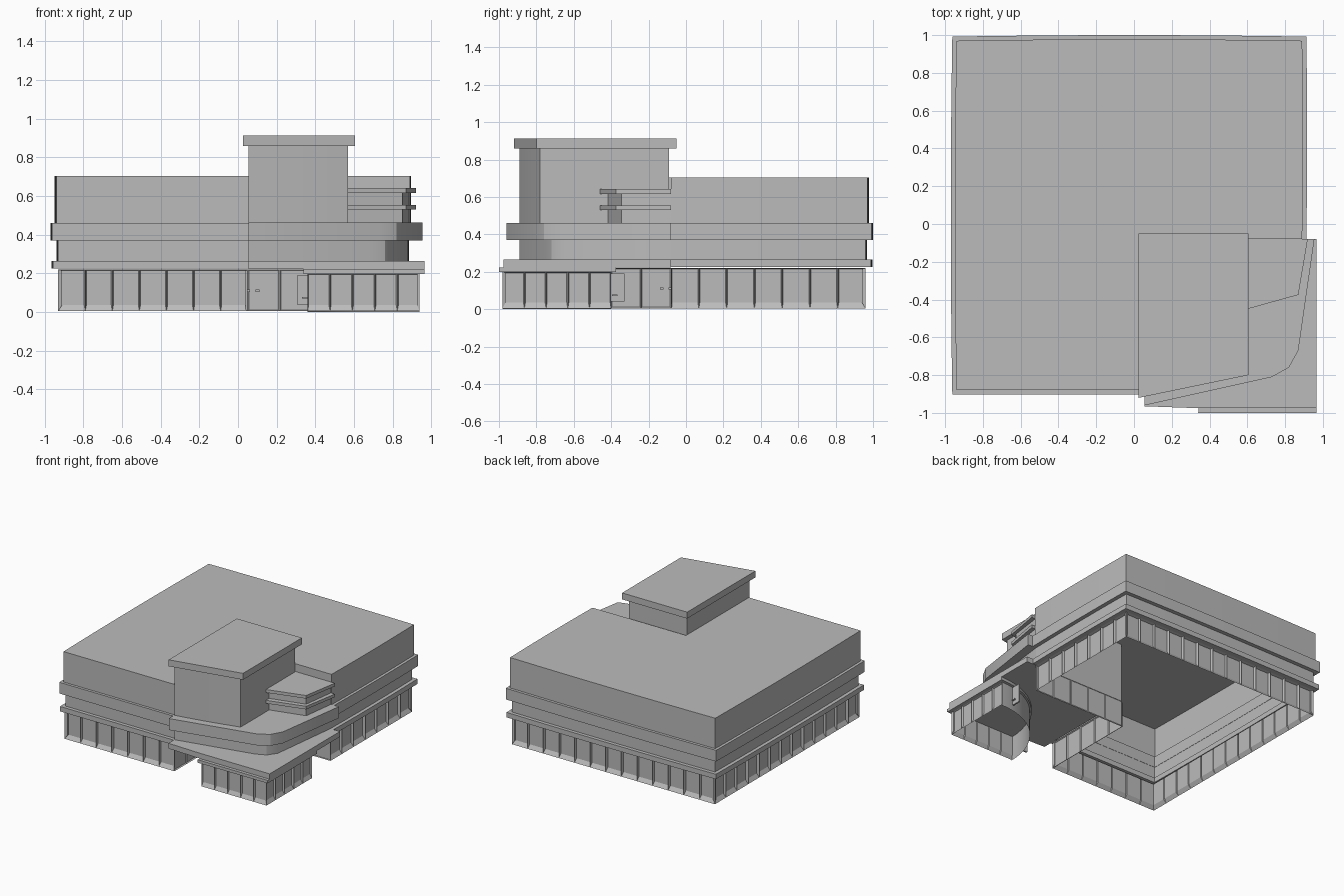
import bpy, bmesh, math
from mathutils import Vector

if "Cube" in bpy.data.objects:
    bpy.data.objects.remove(bpy.data.objects["Cube"], do_unlink=True)

grey = bpy.data.materials.new("light grey")
grey.use_nodes = True
grey.diffuse_color = (0.5, 0.5, 0.5, 1)
grey.node_tree.nodes["Principled BSDF"].inputs["Base Color"].default_value = (0.5, 0.5, 0.5, 1)


def finish(name, bm, smooth=False):
    mesh = bpy.data.meshes.new(name)
    bm.to_mesh(mesh)
    bm.free()
    mesh.materials.append(grey)
    ob = bpy.data.objects.new(name, mesh)
    bpy.context.collection.objects.link(ob)
    if smooth:
        bpy.ops.object.select_all(action="DESELECT")
        ob.select_set(True)
        bpy.context.view_layer.objects.active = ob
        bpy.ops.object.shade_smooth_by_angle(angle=math.radians(30))
    return ob


def bowed(points, bow, steps=8):
    """Closed outline whose listed sides swell gently outwards."""
    out = []
    for i, p in enumerate(points):
        p, q = Vector(p), Vector(points[(i + 1) % len(points)])
        d = (q - p).normalized()
        amount = bow.get(i, 0)
        n = steps if amount else 1
        for k in range(n):
            t = k / n
            out.append(p.lerp(q, t) + Vector((d.y, -d.x)) * amount * 4 * t * (1 - t))
    return out


def prism(name, pts, z0, z1, top=True, bottom=True, smooth=False):
    bm = bmesh.new()
    lo = [bm.verts.new((p[0], p[1], z0)) for p in pts]
    hi = [bm.verts.new((p[0], p[1], z1)) for p in pts]
    n = len(pts)
    for i in range(n):
        j = (i + 1) % n
        bm.faces.new((lo[i], lo[j], hi[j], hi[i]))
    if top:
        bm.faces.new(hi)
    if bottom:
        bm.faces.new(lo[::-1])
    return finish(name, bm, smooth)


def ring(name, outer, inner, z0, z1):
    bm = bmesh.new()
    loops = [[bm.verts.new((p.x, p.y, z)) for p in pts]
             for pts, z in ((outer, z0), (outer, z1), (inner, z1), (inner, z0))]
    n = len(outer)
    for k in range(4):
        a, b = loops[k], loops[(k + 1) % 4]
        for i in range(n):
            j = (i + 1) % n
            bm.faces.new((a[i], a[j], b[j], b[i]))
    return finish(name, bm, True)


def panels(name, p, q, count, z0=0.005, z1=0.22, rim=0.006, depth=0.02, sill=0.025):
    """Row of recessed windows with sloping sills, facing right of p to q."""
    bm = bmesh.new()
    p, q = Vector(p), Vector(q)
    cols = []
    for i in range(count + 1):
        c = p.lerp(q, i / count)
        cols.append([bm.verts.new((c.x, c.y, z)) for z in (z0, z1)])
    faces = [bm.faces.new((a[0], b[0], b[1], a[1])) for a, b in zip(cols, cols[1:])]
    bmesh.ops.inset_individual(bm, faces=faces, thickness=rim, depth=0)
    bmesh.ops.inset_individual(bm, faces=faces, thickness=0.008, depth=-depth)
    for f in faces:
        for v in f.verts:
            if v.co.z < (z0 + z1) / 2:
                v.co.z += sill
    return finish(name, bm)


def box(name, centre, size, turn=0):
    bm = bmesh.new()
    bmesh.ops.create_cube(bm, size=1)
    bmesh.ops.scale(bm, vec=size, verts=bm.verts)
    ob = finish(name, bm)
    ob.location = centre
    ob.rotation_euler.z = turn


# Main L-shaped outline, grown or shrunk by d
NX, NY = 0.055, -0.08


def main(d):
    pts = [(-0.94 - d, -0.88 - d), (NX, -0.88 - d), (NX, NY),
           (0.89 + d, NY), (0.89 + d, 0.97 + d), (-0.94 - d, 0.97 + d)]
    return bowed(pts, {3: 0.005, 4: 0.008, 5: 0.008})


# Stacked storeys of the hollow main block
prism("upper_wall_and_roof", main(0), 0.46, 0.705, bottom=False, smooth=True)
prism("middle_wall", main(-0.01), 0.265, 0.37, top=False, bottom=False, smooth=True)
ring("upper_ledge", main(0.022), main(-0.012), 0.37, 0.46)
ring("lower_ledge", main(0.018), main(-0.03), 0.225, 0.265)

# Ground floor windows round the main block
x0, x1, y0, y1 = -0.93, 0.88, -0.88, 0.96
panels("front_windows", (x0, y0), (0.05, y0), 7)
panels("right_windows", (x1, NY), (x1, y1), 7)
panels("back_windows", (x1, y1), (x0, y1), 13)
panels("left_windows", (x0, y1), (x0, y0), 13)

# Recessed entrance walls with door handles
panels("entrance_side_wall", (0.05, y0), (0.05, NY), 5, rim=0.025, depth=0.01, sill=0)
panels("entrance_back_wall", (0.05, NY), (x1, NY), 5, rim=0.02, depth=0.005, sill=0)
box("side_door_handle", (0.055, -0.13, 0.11), (0.015, 0.02, 0.012))
box("back_door_handle", (0.1, -0.085, 0.11), (0.02, 0.015, 0.012))

# Corner wing: canopy, wall and terrace with a rounded corner
prism("canopy", [(NX, -0.965), (0.34, -0.975), (0.965, -0.975), (0.965, NY), (NX, NY)],
      0.222, 0.265)
prism("corner_wall", [(NX, -0.89), (0.68, -0.755), (0.76, -0.72), (0.81, -0.65), (0.88, NY), (NX, NY)],
      0.265, 0.37, smooth=True)
prism("corner_terrace", [(NX, -0.96), (0.73, -0.81), (0.82, -0.76), (0.87, -0.67), (0.955, NY), (NX, NY)],
      0.37, 0.462, smooth=True)

# Tower with an overhanging cap
prism("tower_wall", bowed([(0.055, -0.89), (0.57, -0.78), (0.57, -0.09), (0.055, -0.09)], {0: 0.006}),
      0.46, 0.86, smooth=True)
prism("tower_cap", [(0.025, -0.92), (0.605, -0.8), (0.605, -0.05), (0.025, -0.05)], 0.86, 0.912)

# Balcony bay beside the tower
prism("bay_wall", [(0.56, -0.42), (0.85, -0.345), (0.885, NY), (0.56, NY)], 0.46, 0.63)
for name, z in (("lower_balcony", 0.53), ("upper_balcony", 0.617)):
    prism(name, [(0.565, -0.46), (0.87, -0.375), (0.92, NY), (0.565, NY)], z, z + 0.025)


# Kiosk under the canopy with a quarter-round back wall
def quarter(cx, cy, r, start=90, end=180, steps=14):
    angles = [math.radians(start + (end - start) * i / steps) for i in range(steps + 1)]
    return [(cx + r * math.cos(a), cy + r * math.sin(a)) for a in angles]


kx, ky, r = 0.94, -0.98, 0.58
panels("kiosk_front_windows", (kx - r, ky), (kx, ky), 5, z1=0.2, depth=0.015)
panels("kiosk_side_windows", (kx, ky), (kx, ky + r), 5, z1=0.2, depth=0.015)
bm = bmesh.new()
curve = [[bm.verts.new((x, y, z)) for z in (0, 0.2)] for x, y in quarter(kx, ky, r)]
for a, b in zip(curve, curve[1:]):
    bm.faces.new((a[0], b[0], b[1], a[1]))
finish("kiosk_curved_wall", bm, True)
prism("kiosk_roof", [(0.965, -1.0)] + quarter(0.965, -1.0, 0.625), 0.198, 0.222, smooth=True)

# Kiosk doors and their handles
box("kiosk_left_door", (0.335, -0.87, 0.115), (0.06, 0.012, 0.15))
box("kiosk_left_handle", (0.345, -0.88, 0.075), (0.03, 0.012, 0.008))
box("kiosk_back_door", (0.83, -0.365, 0.115), (0.012, 0.07, 0.15))
box("kiosk_back_handle", (0.84, -0.38, 0.075), (0.012, 0.03, 0.008))
